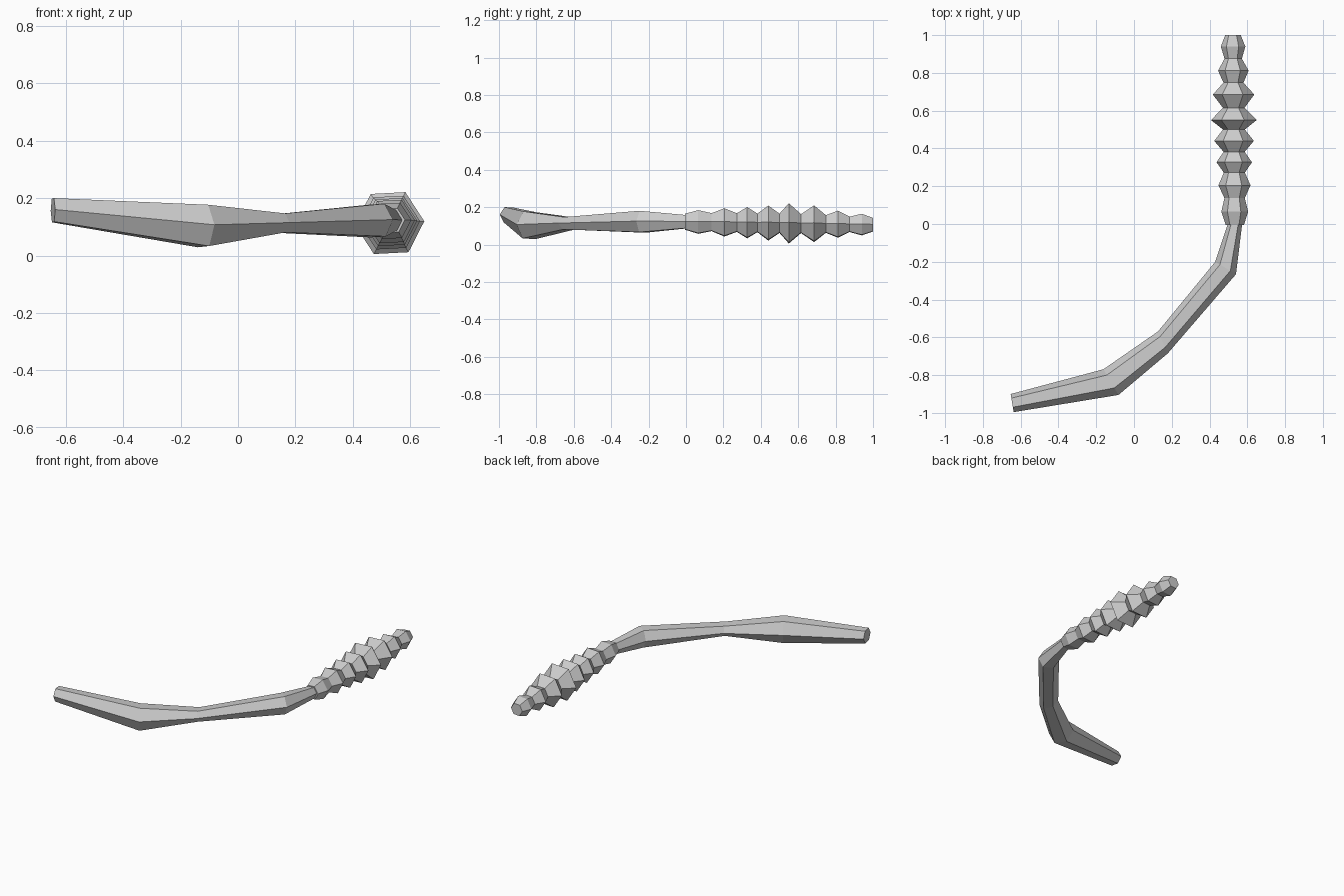
import bpy, bmesh, math
from mathutils import Vector

if "Cube" in bpy.data.objects:
    bpy.data.objects.remove(bpy.data.objects["Cube"])


def hex_tube(name, sections):
    """Skin a six-sided tube through (centre, side vector, half height) sections."""
    bm = bmesh.new()
    rings = []
    for centre, side, half_h in sections:
        ring = []
        for k in range(6):
            a = math.radians(60 * k + 3)
            p = Vector(centre) + Vector(side) * math.cos(a)
            p.z += half_h / 0.866 * math.sin(a)
            ring.append(bm.verts.new(p))
        rings.append(ring)
    for a, b in zip(rings, rings[1:]):
        for k in range(6):
            n = (k + 1) % 6
            bm.faces.new((a[k], a[n], b[n], b[k]))
    bm.faces.new(rings[0])
    bm.faces.new(rings[-1])
    bmesh.ops.recalc_face_normals(bm, faces=bm.faces)
    mesh = bpy.data.meshes.new(name)
    bm.to_mesh(mesh)
    bm.free()
    obj = bpy.data.objects.new(name, mesh)
    bpy.context.collection.objects.link(obj)
    return obj


# Curved stem: mitred hexagonal sections along the bend
hex_tube("curved_stem", [
    ((-0.645, -0.948, 0.158), (0.008, -0.048, 0), 0.041),
    ((-0.122, -0.837, 0.103), (0.040, -0.068, 0), 0.072),
    ((0.153, -0.627, 0.113), (0.026, -0.058, 0), 0.033),
    ((0.485, -0.233, 0.122), (0.055, -0.033, 0), 0.057),
    ((0.537, 0.010, 0.122), (0.037, 0, 0), 0.034),
])

# Ribbed head: alternating valleys and ridges (y, radius)
ribs = [(-0.005, 0.048), (0.065, 0.071), (0.137, 0.054), (0.205, 0.085),
        (0.272, 0.056), (0.327, 0.094), (0.382, 0.056), (0.44, 0.105),
        (0.50, 0.058), (0.55, 0.121), (0.615, 0.057), (0.685, 0.110),
        (0.748, 0.053), (0.812, 0.081), (0.875, 0.046), (0.94, 0.065),
        (1.0, 0.041)]
head = []
for y, r in ribs:
    t = max(y, 0)
    head.append(((0.534 - 0.01 * t, y, 0.122 - 0.016 * t), (r, 0, 0), r * 0.866))
hex_tube("ribbed_head", head)
